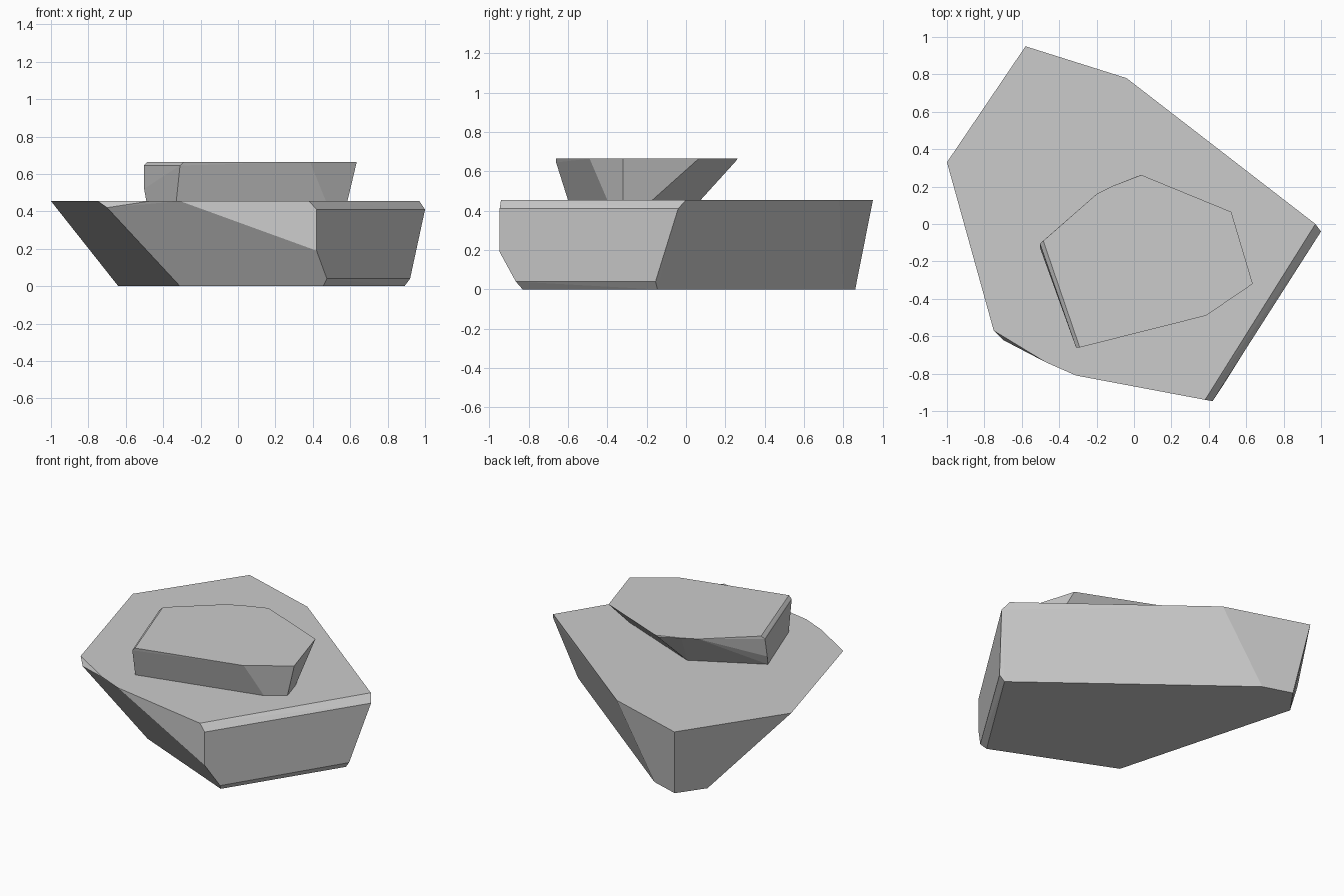
import bpy, bmesh

if "Cube" in bpy.data.objects:
    bpy.data.objects.remove(bpy.data.objects["Cube"])


def hull_rock(name, rings, loose=()):
    """Flat-faced boulder: convex hull of a few outlines, each at its own height."""
    bm = bmesh.new()
    for z, outline in rings:
        for x, y in outline:
            bm.verts.new((x, y, z))
    for p in loose:
        bm.verts.new(p)
    res = bmesh.ops.convex_hull(bm, input=bm.verts[:])
    junk = [v for v in bm.verts if not v.link_faces]
    bmesh.ops.delete(bm, geom=junk, context='VERTS')
    # merge nearly coplanar triangles into clean facets
    bmesh.ops.dissolve_limit(bm, angle_limit=0.04, verts=bm.verts[:], edges=bm.edges[:])
    bmesh.ops.recalc_face_normals(bm, faces=bm.faces[:])
    mesh = bpy.data.meshes.new(name)
    bm.to_mesh(mesh)
    bm.free()
    obj = bpy.data.objects.new(name, mesh)
    bpy.context.collection.objects.link(obj)
    return obj


# Wide lower slab: flat top, undercut sides, chipped right edge
hull_rock("lower_rock", [
    (0.455, [(-0.58, 0.95), (-0.04, 0.78), (0.97, 0.0), (0.38, -0.94),
             (-0.31, -0.81), (-0.47, -0.74), (-0.75, -0.57), (-1.0, 0.33)]),
    (0.41, [(1.0, -0.04), (0.42, -0.947)]),
    (0.04, [(0.475, -0.865), (0.92, -0.155)]),
    (0.0, [(0.455, -0.83), (0.89, -0.145), (-0.33, 0.80), (-0.52, 0.86),
           (-0.64, 0.69), (-0.31, -0.50)]),
], loose=[(-0.70, -0.62, 0.42), (0.42, -0.947, 0.19)])

# Smaller slab resting on top
hull_rock("upper_rock", [
    (0.665, [(0.04, 0.262), (0.52, 0.065), (0.635, -0.32), (0.385, -0.49),
             (-0.29, -0.66), (-0.485, -0.09), (-0.2, 0.16), (-0.11, 0.205)]),
    (0.645, [(-0.503, -0.105), (-0.31, -0.66)]),
    (0.455, [(-0.33, -0.60), (0.47, -0.40), (0.585, -0.32), (0.54, -0.17),
             (-0.06, 0.075), (-0.49, -0.155)]),
], loose=[(-0.502, -0.13, 0.52), (0.02, 0.256, 0.655)])
